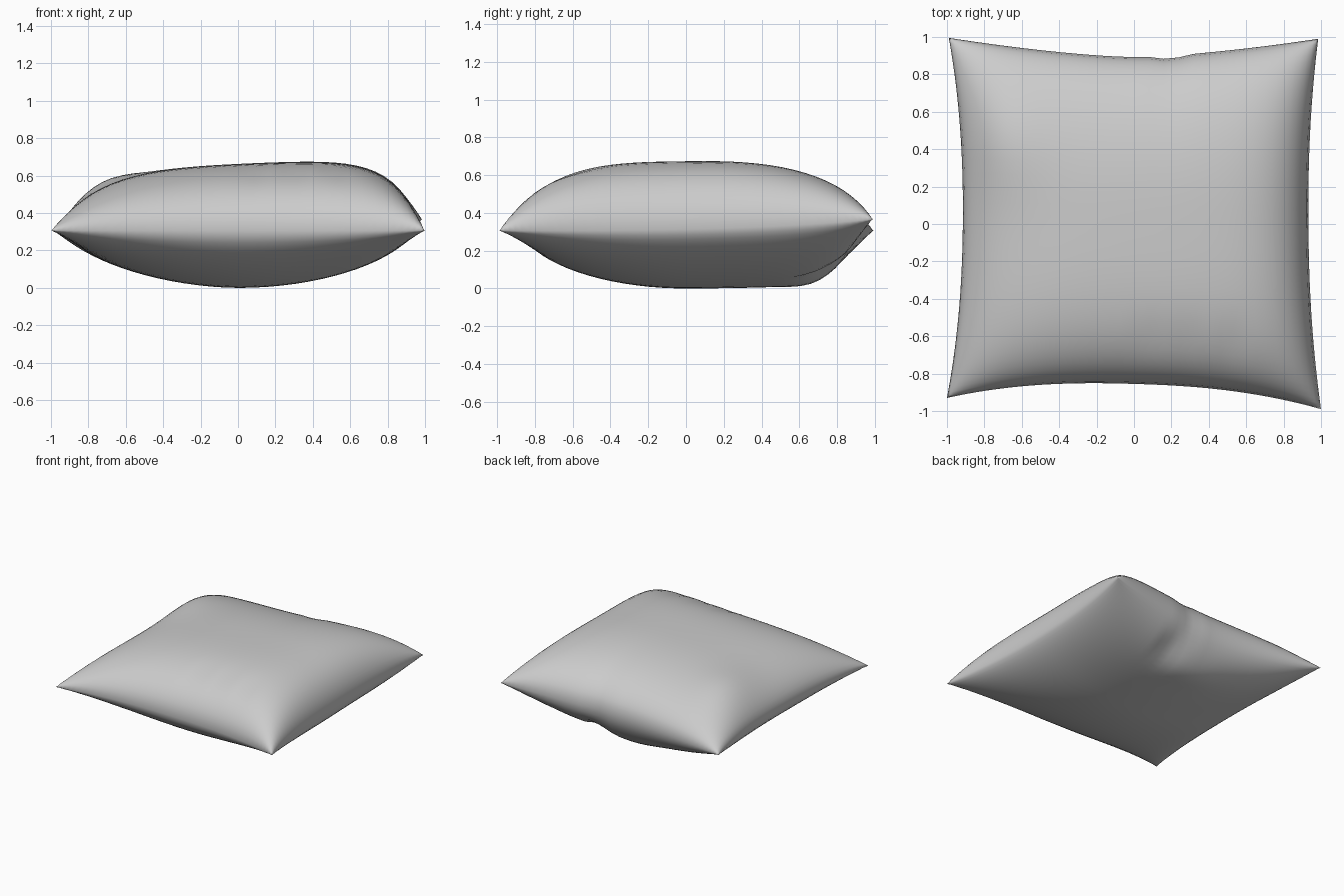
import bpy, bmesh, math

if "Cube" in bpy.data.objects:
    bpy.data.objects.remove(bpy.data.objects["Cube"])

N = 36          # grid cells per side


def bump(u, v, cu, cv, su, sv):
    return math.exp(-((u - cu) / su) ** 2 - ((v - cv) / sv) ** 2)


def puff(t, p_neg, p_pos, q):
    # fullness across the cushion, zero on the seam
    p = p_neg if t < 0 else p_pos
    return max(0.0, 1 - abs(t) ** p) ** q


def plan(u, v):
    # bilinear corners pulled in along the four sides
    a, b = (u + 1) / 2, (v + 1) / 2
    left = -1.0 + 0.01 * b + 0.08 * (1 - abs(v) ** 2.2)
    right = 1.0 - 0.015 * b - 0.06 * (1 - abs(v) ** 2.2)
    front = -0.93 - 0.06 * a + 0.105 * (1 - abs(u) ** 2.4)
    back = 0.995 - 0.005 * a - 0.1 * (1 - abs(u) ** 1.5)
    back -= 0.02 * math.exp(-((u - 0.2) / 0.07) ** 2)
    return left + (right - left) * a, front + (back - front) * b


def seam(u, v):
    a, b = (u + 1) / 2, (v + 1) / 2
    return 0.31 + 0.06 * a * a * b ** 3


def top_height(u, v):
    f = puff(u, 3.6, 5.0, 0.5) * puff(v, 3.2, 2.5, 0.5)
    h = 0.355 + 0.04 * u - 0.03 * u * u
    h += 0.06 * bump(u, v, -0.8, 0.5, 0.25, 0.35)
    # soft wrinkles near the front edge
    for cu in (0.1, 0.3, 0.55):
        h -= 0.012 * bump(u, v, cu, -0.72, 0.06, 0.14)
    return seam(u, v) + h * f


def bottom_height(u, v):
    f = puff(u, 1.8, 2.0, 0.62) * puff(v, 2.0, 4.5, 0.55)
    h = 0.308 + 0.035 * bump(u, v, 0.0, 0.78, 0.3, 0.2)
    # fold below the back edge
    h -= 0.06 * bump(u, v, 0.3, 0.85, 0.07, 0.16)
    return seam(u, v) - h * f


# grid lines gather towards the seam
ts = []
for i in range(N + 1):
    t = -1 + 2 * i / N
    ts.append(0.15 * t + 0.85 * math.sin(t * math.pi / 2))

# two sheets sewn together along the border
bm = bmesh.new()
top, bottom = {}, {}
for i, u in enumerate(ts):
    for j, v in enumerate(ts):
        x, y = plan(u, v)
        top[i, j] = bm.verts.new((x, y, top_height(u, v)))
        if i in (0, N) or j in (0, N):
            bottom[i, j] = top[i, j]
        else:
            bottom[i, j] = bm.verts.new((x, y, bottom_height(u, v)))
for i in range(N):
    for j in range(N):
        ring = [(i, j), (i + 1, j), (i + 1, j + 1), (i, j + 1)]
        bm.faces.new([top[k] for k in ring])
        bm.faces.new([bottom[k] for k in reversed(ring)])

# rest on the floor
low = min(v.co.z for v in bm.verts)
for v in bm.verts:
    v.co.z -= low
for f in bm.faces:
    f.smooth = True
mesh = bpy.data.meshes.new("cushion")
bm.to_mesh(mesh)
bm.free()
cushion = bpy.data.objects.new("cushion", mesh)
bpy.context.collection.objects.link(cushion)
